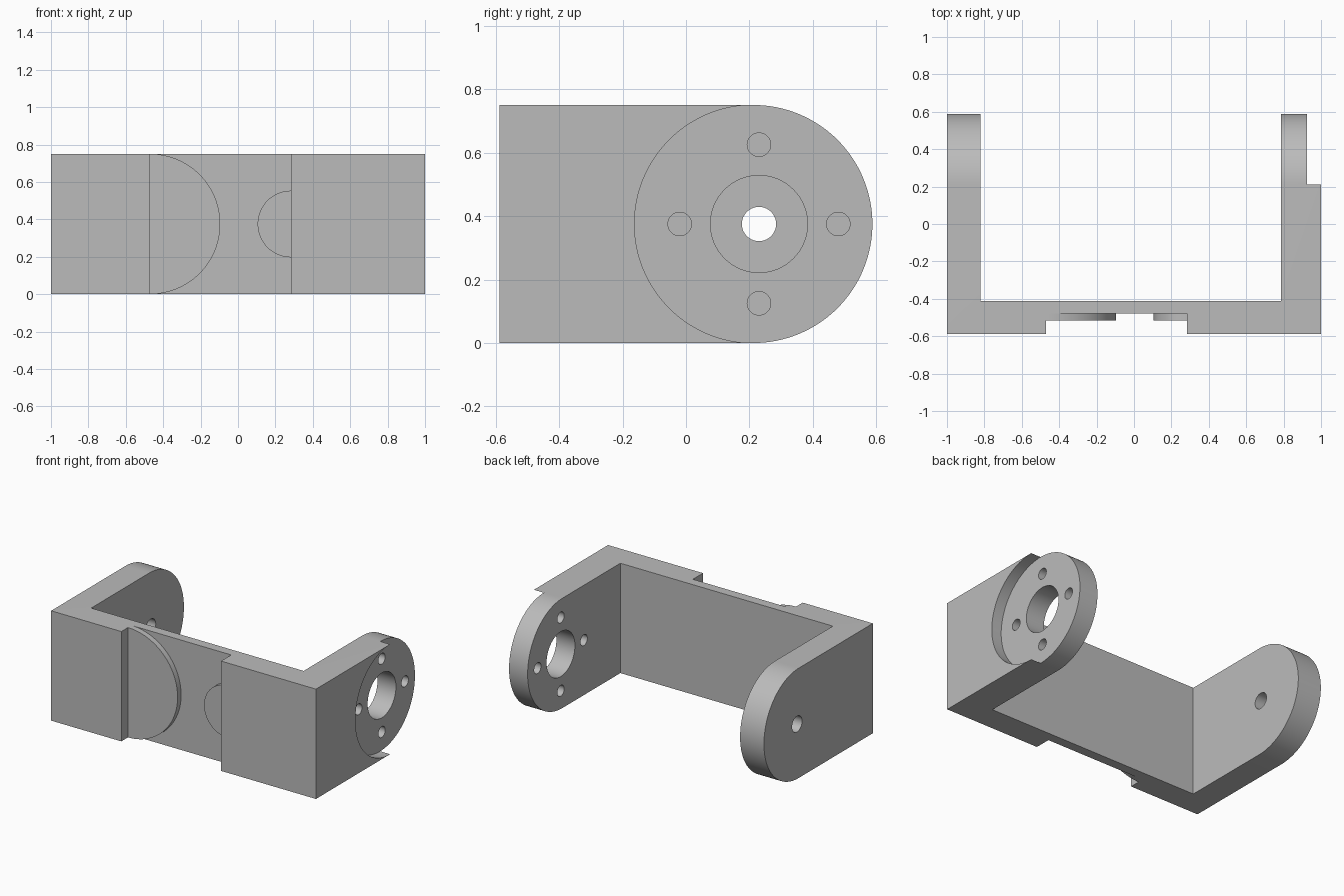
import bpy, bmesh, math
from mathutils import Vector

if "Cube" in bpy.data.objects:
    bpy.data.objects.remove(bpy.data.objects["Cube"], do_unlink=True)

HEIGHT = 0.75
R = HEIGHT / 2          # radius of the arm ends and half height
BACK = 0.5875           # half depth
END_Y = BACK - R        # centre of the round arm ends
BORE_Y = 0.23           # centre of the bearing bore
FAR = 1.2               # overshoot for cutters

grey = bpy.data.materials.new("plain grey")
grey.use_nodes = True
colour = (0.5, 0.5, 0.5, 1)
grey.diffuse_color = colour
grey.node_tree.nodes["Principled BSDF"].inputs["Base Color"].default_value = colour


def arc(cu, cv, r, start, end, steps=64):
    """Points on an arc, angles in degrees."""
    angles = [math.radians(start + (end - start) * i / steps) for i in range(steps + 1)]
    return [(cu + r * math.cos(a), cv + r * math.sin(a)) for a in angles]


def prism(name, profile, axis, low, high):
    """Extrude a profile along x (profile in y, z) or y (profile in x, z)."""
    bm = bmesh.new()
    place = (lambda u, v: (low, u, v)) if axis == "x" else (lambda u, v: (u, low, v))
    face = bm.faces.new([bm.verts.new(place(u, v)) for u, v in profile])
    side = bmesh.ops.extrude_face_region(bm, geom=[face])
    moved = [g for g in side["geom"] if isinstance(g, bmesh.types.BMVert)]
    step = Vector((high - low, 0, 0) if axis == "x" else (0, high - low, 0))
    bmesh.ops.translate(bm, verts=moved, vec=step)
    bmesh.ops.recalc_face_normals(bm, faces=bm.faces)
    mesh = bpy.data.meshes.new(name)
    bm.to_mesh(mesh)
    bm.free()
    obj = bpy.data.objects.new(name, mesh)
    bpy.context.collection.objects.link(obj)
    mesh.materials.append(grey)
    return obj


def cut(target, cutter):
    """Subtract a cutter from the target and discard the cutter."""
    cutter.hide_render = True
    mod = target.modifiers.new("cut", "BOOLEAN")
    mod.operation, mod.solver, mod.object = "DIFFERENCE", "EXACT", cutter
    bpy.context.view_layer.objects.active = target
    bpy.ops.object.modifier_apply(modifier=mod.name)
    bpy.data.objects.remove(cutter, do_unlink=True)


def rect(u0, u1, v0=-0.1, v1=HEIGHT + 0.1):
    return [(u0, v0), (u1, v0), (u1, v1), (u0, v1)]


def hole(target, y, z, r, low, high):
    cut(target, prism("hole_cutter", arc(y, z, r, 0, 360)[:-1], "x", low, high))


# Bracket body: one block with a round back end
body = [(-BACK, 0)] + arc(END_Y, R, R, -90, 90) + [(-BACK, HEIGHT)]
bracket = prism("bracket", body, "x", -1, 1)

# Gap between the two arms
cut(bracket, prism("gap_cutter", rect(-0.82, 0.785), "y", -0.413, FAR))

# Front channel, leaving a large and a small raised half disc on its floor
left, right = -0.47, 0.283
floor = ([(left, -0.1)] + arc(left, R, R, -90, 90) + [(left, HEIGHT + 0.1), (right, HEIGHT + 0.1)]
         + arc(right, R, 0.178, 90, 270) + [(right, -0.1)])
cut(bracket, prism("floor_cutter", floor, "y", -FAR, -0.478))
cut(bracket, prism("channel_cutter", rect(left, right), "y", -FAR, -0.516))

# Round seat sunk into the outside of one arm
seat = ([(END_Y, HEIGHT + 0.1)] + arc(END_Y, R, R, 90, 270)
        + [(END_Y, -0.1), (FAR, -0.1), (FAR, HEIGHT + 0.1)])
cut(bracket, prism("seat_cutter", seat, "x", 0.925, FAR))

# Bore and four screw holes in the seat, pivot hole in the other arm
hole(bracket, BORE_Y, R, 0.153, 0.5, FAR)
for i in range(4):
    a = i * math.pi / 2
    hole(bracket, BORE_Y + 0.25 * math.cos(a), R + 0.25 * math.sin(a), 0.037, 0.5, FAR)
hole(bracket, BORE_Y, R, 0.054, -FAR, -0.5)

# Smooth curved walls, sharp edges kept
bpy.ops.object.select_all(action="DESELECT")
bracket.select_set(True)
bpy.context.view_layer.objects.active = bracket
bpy.ops.object.shade_smooth_by_angle(angle=math.radians(30))
